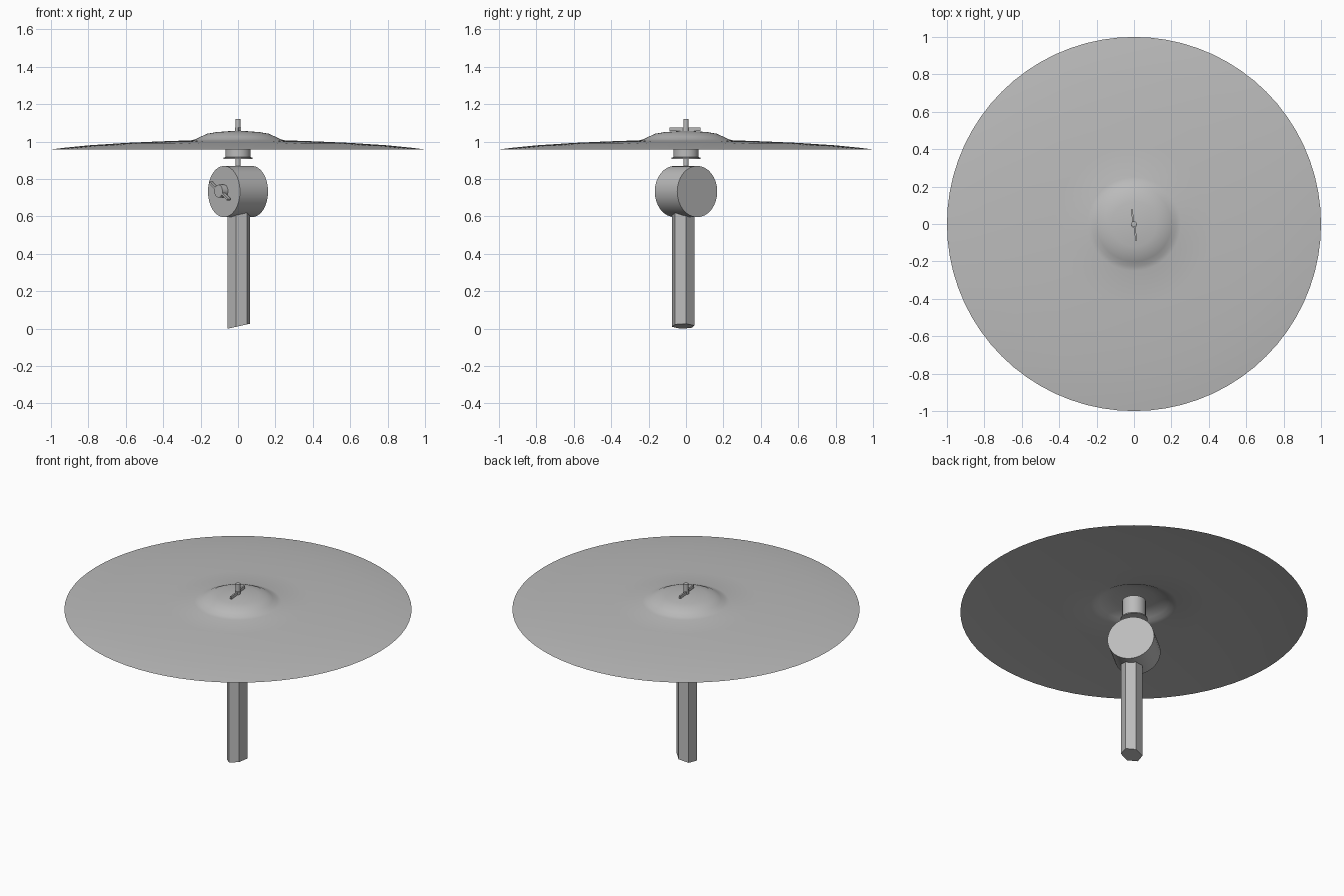
import bpy, bmesh, math
from mathutils import Matrix, Vector

cube = bpy.data.objects.get("Cube")
if cube:
    bpy.data.objects.remove(cube)

grey = bpy.data.materials.new("metal grey")
grey.use_nodes = True
grey.diffuse_color = (0.5, 0.5, 0.5, 1)
grey.node_tree.nodes["Principled BSDF"].inputs["Base Color"].default_value = (0.5, 0.5, 0.5, 1)


def finish(name, bm, matrix=Matrix(), smooth=True):
    """Turn a bmesh into a shaded object placed by a matrix."""
    bmesh.ops.transform(bm, matrix=matrix, verts=bm.verts)
    mesh = bpy.data.meshes.new(name)
    bm.to_mesh(mesh)
    bm.free()
    mesh.materials.append(grey)
    obj = bpy.data.objects.new(name, mesh)
    bpy.context.collection.objects.link(obj)
    if smooth:
        bpy.ops.object.select_all(action='DESELECT')
        obj.select_set(True)
        bpy.context.view_layer.objects.active = obj
        bpy.ops.object.shade_smooth_by_angle(angle=math.radians(35))
    return obj


def add_cylinder(bm, radius, z0, z1, sides):
    place = Matrix.Translation((0, 0, (z0 + z1) / 2))
    return bmesh.ops.create_cone(bm, cap_ends=True, segments=sides, radius1=radius,
                                 radius2=radius, depth=z1 - z0, matrix=place)["verts"]


def lathe(name, profile, sides):
    """Spin a (radius, height) profile around z."""
    bm = bmesh.new()
    verts = [bm.verts.new((r, 0, z)) for r, z in profile]
    edges = [bm.edges.new(pair) for pair in zip(verts, verts[1:])]
    bmesh.ops.spin(bm, geom=verts + edges, axis=(0, 0, 1), cent=(0, 0, 0),
                   angle=math.tau, steps=sides)
    bmesh.ops.remove_doubles(bm, verts=bm.verts, dist=0.0005)
    bmesh.ops.recalc_face_normals(bm, faces=bm.faces)
    return finish(name, bm)


def wing_nut(name, matrix, hub, hub_height, reach, height, thickness):
    """Hub with two thin wings, offset to opposite sides, along local x."""
    bm = bmesh.new()
    add_cylinder(bm, hub, 0, hub_height, 12)
    for side in (-1, 1):
        length = reach - hub * 0.6
        place = (Matrix.Translation((side * (reach - length / 2), side * thickness * 0.4,
                                     hub_height - height / 2))
                 @ Matrix.Diagonal((length, thickness, height, 1)))
        bmesh.ops.create_cube(bm, size=1, matrix=place)
    finish(name, bm, matrix)


# Thin cymbal with a raised bell
lathe("cymbal", [(0.0, 1.058), (0.06, 1.055), (0.12, 1.05), (0.165, 1.042), (0.2, 1.026),
                 (0.225, 1.013), (0.25, 1.007), (0.42, 1.001), (0.6, 0.993),
                 (0.8, 0.98), (0.93, 0.967), (1.0, 0.958)], 72)

# Felt collar and washer under the bell
lathe("collar", [(0, 1.03), (0.068, 1.03), (0.068, 0.917), (0.078, 0.914),
                 (0.078, 0.907), (0, 0.907)], 28)

# Threaded rod through the bell
bm = bmesh.new()
add_cylinder(bm, 0.014, 0.83, 1.122, 12)
finish("rod", bm)

# Tilter drum, turned so its caps face diagonally
facing = Vector((-0.78, -0.625, 0)).normalized()
across = Vector((-facing.y, facing.x, 0))
up = Vector((0, 0, 1))
drum_frame = Matrix.Translation((0, 0, 0.733)) @ Matrix((across, up, facing)).transposed().to_4x4()
if drum_frame.determinant() < 0:
    drum_frame = drum_frame @ Matrix.Diagonal((-1, 1, 1, 1))
bm = bmesh.new()
add_cylinder(bm, 0.137, -0.096, 0.096, 32)
finish("tilter_drum", bm, drum_frame)

# Wing nuts on the rod and on the drum cap
wing_nut("top_wing_nut", Matrix.Translation((0, -0.005, 1.05)) @ Matrix.Rotation(math.radians(95), 4, 'Z'),
         0.015, 0.026, 0.083, 0.018, 0.009)
tip = (across * (0.075 if across.x < 0 else -0.075) + up * 0.05).normalized()
nut_frame = (Matrix.Translation(Vector((0, 0, 0.735)) + facing * 0.094)
             @ Matrix((tip, facing.cross(tip), facing)).transposed().to_4x4())
wing_nut("drum_wing_nut", nut_frame, 0.035, 0.04, 0.09, 0.02, 0.012)

# Hexagonal pole with a slanted foot
bm = bmesh.new()
add_cylinder(bm, 0.062, 0, 0.66, 6)
bmesh.ops.rotate(bm, verts=bm.verts, matrix=Matrix.Rotation(math.radians(-15), 3, 'Z'))
for v in bm.verts:
    if v.co.z < 0.1:
        v.co.z = (v.co.x + 0.06) * 0.22
finish("pole", bm, Matrix.Translation((0.005, -0.015, 0)), smooth=False)
